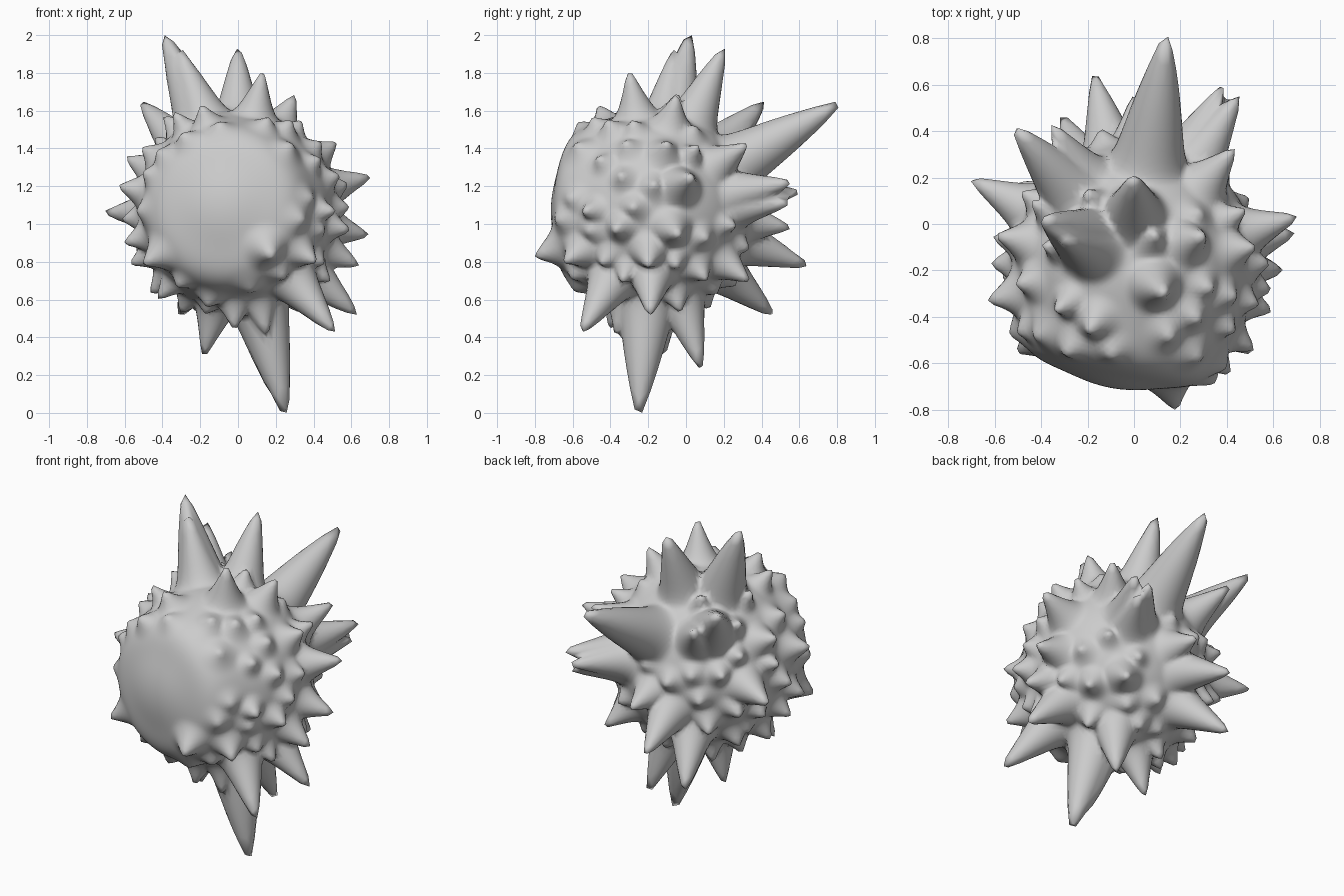
import bpy, bmesh, math, random
from mathutils import Vector

if "Cube" in bpy.data.objects:
    bpy.data.objects.remove(bpy.data.objects["Cube"])

random.seed(4)
CENTRE = Vector((0.0, -0.17, 1.07))
RADIUS = 0.53
BARE = Vector((-0.18, -1, 0.06)).normalized()   # middle of the smooth front patch

# Tips of the large spikes
TIPS = [
    (-.39, .02, 2.0), (-.31, -.06, 1.92), (0, .20, 1.93), (.14, .80, 1.63),
    (-.51, .41, 1.64), (-.35, .42, 1.50), (-.70, .19, 1.06),
    (.45, .55, 1.22), (.38, .59, 1.17), (.41, .54, 1.11),
    (-.17, .64, .78), (0, .55, .98), (-.31, .46, .52), (.20, .08, .24),
    (.25, -.25, 0), (.16, -.20, .15), (.15, -.37, .42), (-.18, -.12, .31),
    (.13, -.30, 1.80), (.30, -.05, 1.68), (.52, -.10, 1.43),
    (.70, .03, 1.25), (.69, -.04, .94), (.64, -.20, .78), (.63, -.19, .52),
    (.51, -.55, .43), (.18, -.80, .83), (.41, -.64, .80), (-.50, -.55, .79),
    (-.63, -.33, 1.20), (-.59, -.05, 1.35), (-.02, -.40, .45),
    (.43, .32, 1.42), (.33, .33, .70),
]


def body_radius(d):
    """Ball with a fuller, flattened front around the smooth patch."""
    a = d.angle(BARE)
    ring = math.exp(-((a - 0.72) / 0.25) ** 2)
    front = max(0, math.cos(a))
    return RADIUS + 0.015 * front + 0.045 * ring


spikes = []
for tip in TIPS:
    off = Vector(tip) - CENTRE
    d = off.normalized()
    height = off.length - body_radius(d)
    spikes.append((d, height, 0.2 + 0.26 * height))
large = [s[0] for s in spikes]

# Small spikes scattered evenly, leaving the front patch bare
COUNT = 130
for i in range(COUNT):
    z = 1 - 2 * (i + 0.5) / COUNT
    a = i * math.pi * (3 - math.sqrt(5))
    r = math.sqrt(1 - z * z)
    d = Vector((r * math.cos(a), r * math.sin(a), z))
    d += Vector([random.uniform(-.1, .1) for _ in range(3)])
    d.normalize()
    height = random.uniform(0.04, 0.11)
    if d.angle(BARE) < 0.68 or min(d.angle(b) for b in large) < 0.24:
        continue
    if d.angle(BARE) < 1.0:
        height *= 0.5
    spikes.append((d, height, random.uniform(.16, .22)))

# Ball pulled out into spikes
bm = bmesh.new()
bmesh.ops.create_icosphere(bm, subdivisions=6, radius=1)
for v in bm.verts:
    d = v.co.normalized()
    lift = 0
    for axis, height, width in spikes:
        if d.dot(axis) < 0.85:
            continue
        t = 1 - max(0, d.angle(axis) - 0.018) / width
        if t > 0:
            lift = max(lift, height * t ** 2.1)
    v.co = CENTRE + d * (body_radius(d) + lift)

mesh = bpy.data.meshes.new("spiky_ball")
bm.to_mesh(mesh)
bm.free()
ball = bpy.data.objects.new("spiky_ball", mesh)
bpy.context.collection.objects.link(ball)
for p in mesh.polygons:
    p.use_smooth = True
